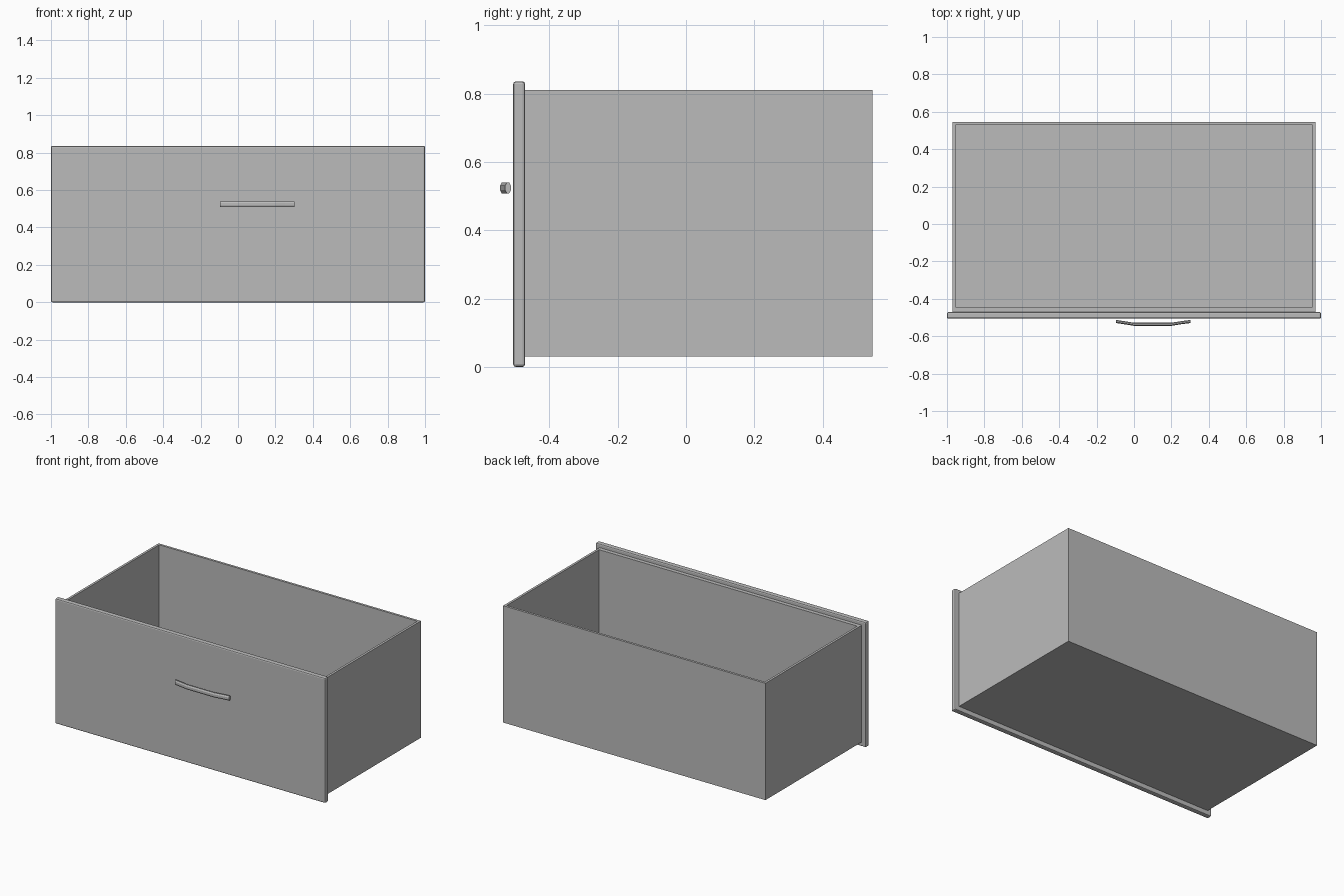
import bpy, bmesh, math
from mathutils import Vector

default = bpy.data.objects.get("Cube")
if default:
    bpy.data.objects.remove(default, do_unlink=True)

GREY = 0.5
grey = bpy.data.materials.new("plain grey")
grey.use_nodes = True
grey.diffuse_color = (GREY, GREY, GREY, 1)
grey.node_tree.nodes["Principled BSDF"].inputs["Base Color"].default_value = (GREY, GREY, GREY, 1)


def make_object(name, bm):
    bmesh.ops.recalc_face_normals(bm, faces=bm.faces)
    mesh = bpy.data.meshes.new(name)
    bm.to_mesh(mesh)
    bm.free()
    mesh.materials.append(grey)
    obj = bpy.data.objects.new(name, mesh)
    bpy.context.collection.objects.link(obj)
    return obj


def box(bm, low, high):
    low, high = Vector(low), Vector(high)
    verts = bmesh.ops.create_cube(bm, size=1)["verts"]
    for v in verts:
        v.co = (low + high) / 2 + v.co * (high - low)


# Drawer box: a solid block hollowed from the top
bm = bmesh.new()
box(bm, (-0.97, -0.473, 0.03), (0.97, 0.546, 0.811))
top = max(bm.faces, key=lambda f: f.calc_center_median().z)
bmesh.ops.inset_region(bm, faces=[top], thickness=0.022)
floor = bmesh.ops.extrude_discrete_faces(bm, faces=[top])["faces"][0]
for v in floor.verts:
    v.co.z = 0.052
    if v.co.y < 0:
        v.co.y = -0.445
for v in bm.verts:
    if v.co.z > 0.8 and abs(v.co.x) < 0.96 and v.co.y < 0:
        v.co.y = -0.445
make_object("drawer_box", bm)

# Front panel with softened edges
bm = bmesh.new()
box(bm, (-1, -0.506, 0), (1, -0.471, 0.836))
panel = make_object("front_panel", bm)
bevel = panel.modifiers.new("soft edges", 'BEVEL')
bevel.width = 0.008
bevel.segments = 2

# Bowed handle: an eight-sided section swept along a shallow bow
bm = bmesh.new()
path = [(-0.097, -0.521), (-0.05, -0.528), (0, -0.536),
        (0.2, -0.536), (0.25, -0.528), (0.303, -0.521)]
SIDES = 8
rings = []
for x, y in path:
    ring = []
    for i in range(SIDES):
        a = math.tau * (i + 0.5) / SIDES
        ring.append(bm.verts.new((x, y + 0.009 * math.cos(a), 0.524 + 0.017 * math.sin(a))))
    rings.append(ring)
for r, s in zip(rings, rings[1:]):
    for i in range(SIDES):
        j = (i + 1) % SIDES
        bm.faces.new((r[i], r[j], s[j], s[i]))
bm.faces.new(rings[0])
bm.faces.new(rings[-1])
make_object("handle", bm)
